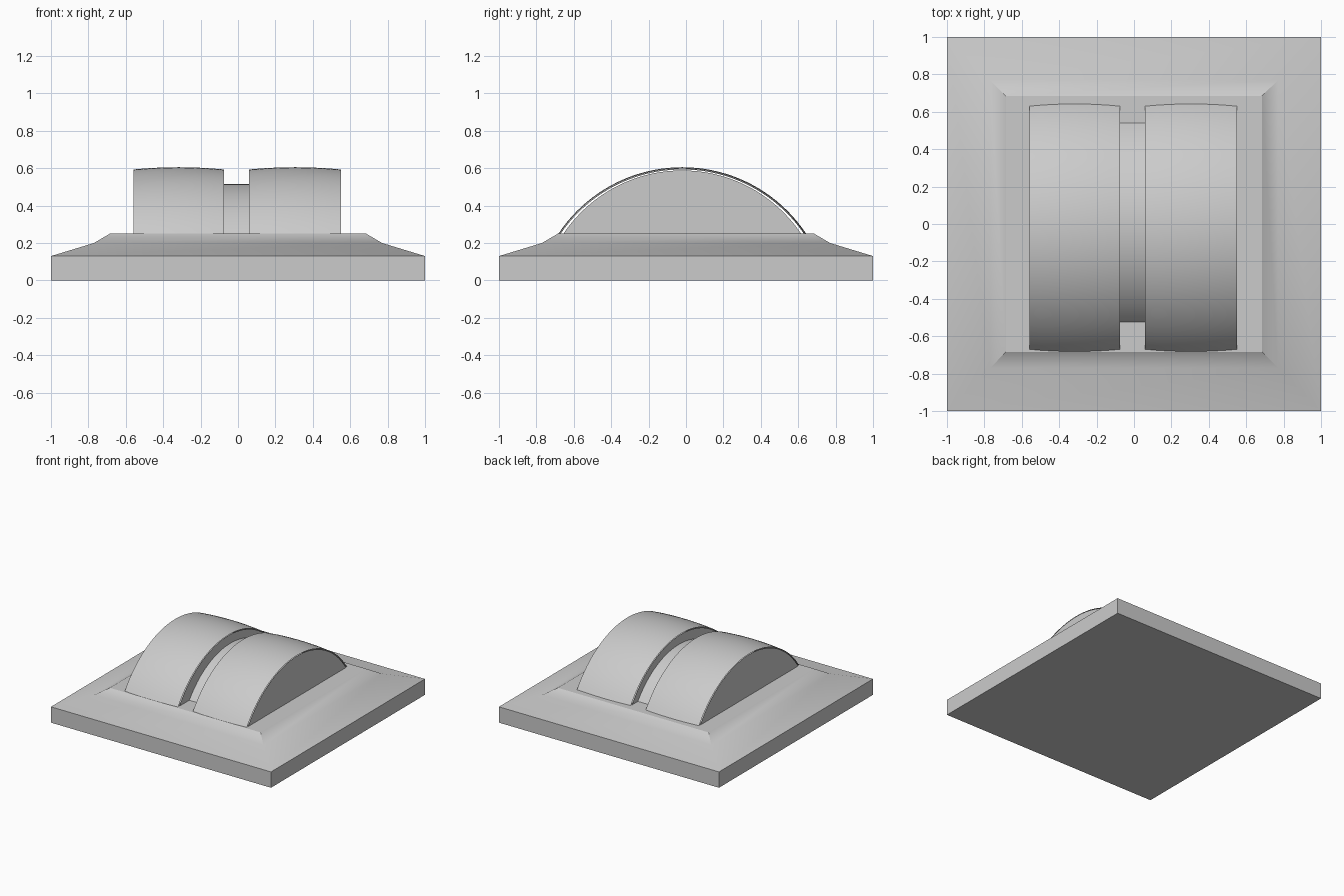
import bpy, math

if "Cube" in bpy.data.objects:
    bpy.data.objects.remove(bpy.data.objects["Cube"])

FLOOR = 0.25  # top of the base plate


def make(name, verts, faces):
    me = bpy.data.meshes.new(name)
    me.from_pydata(verts, [], faces)
    me.update()
    ob = bpy.data.objects.new(name, me)
    bpy.context.collection.objects.link(ob)
    bpy.ops.object.select_all(action='DESELECT')
    ob.select_set(True)
    bpy.context.view_layer.objects.active = ob
    bpy.ops.object.shade_smooth_by_angle(angle=math.radians(25))
    return ob


def arc(x, y0, half, rise, n):
    """Circular arch over the base, from -y to +y."""
    r = (half * half + rise * rise) / (2 * rise)
    a = math.asin(half / r)
    zc = FLOOR + rise - r
    return [(x, y0 + r * math.sin(t), zc + r * math.cos(t))
            for t in (-a + 2 * a * i / n for i in range(n + 1))]


def arch(name, stations, cap, y0, n):
    """Arched skin through (x, half, rise) stations, closed by two end caps."""
    verts, faces = [], []
    for x, half, rise in stations:
        verts += arc(x, y0, half, rise, n)
    m = n + 1
    for s in range(len(stations) - 1):
        for i in range(n):
            a = s * m + i
            faces.append((a, a + m, a + m + 1, a + 1))
    for x, flip in ((stations[0][0], False), (stations[-1][0], True)):
        start = len(verts)
        verts += arc(x, y0, cap[0], cap[1], n)
        loop = list(range(start, start + m))
        faces.append(loop[::-1] if flip else loop)
    return make(name, verts, faces)


# Square base plate with two-step sloping border
profile = [(1.0, 0.0), (1.0, 0.13), (0.77, 0.20), (0.685, FLOOR)]
verts = [(sx * h, sy * h, z) for h, z in profile
         for sx, sy in ((-1, -1), (1, -1), (1, 1), (-1, 1))]
faces = [(3, 2, 1, 0), (12, 13, 14, 15)]
for k in range(3):
    for i in range(4):
        j = (i + 1) % 4
        faces.append((4 * k + i, 4 * k + j, 4 * k + 4 + j, 4 * k + 4 + i))
make("base_plate", verts, faces)

# Two crowned rollers
for name, x0, x1 in (("left_roller", -0.56, -0.075), ("right_roller", 0.06, 0.55)):
    stations = []
    for i in range(9):
        u = i / 8
        drop = (2 * u - 1) ** 2
        stations.append((x0 + (x1 - x0) * u, 0.662 - 0.012 * drop, 0.355 - 0.012 * drop))
    arch(name, stations, (0.635, 0.338), -0.02, 40)

# Narrow hub between the rollers
arch("centre_hub", [(-0.075, 0.532, 0.265), (0.06, 0.532, 0.265)], (0.532, 0.265), 0.007, 24)
